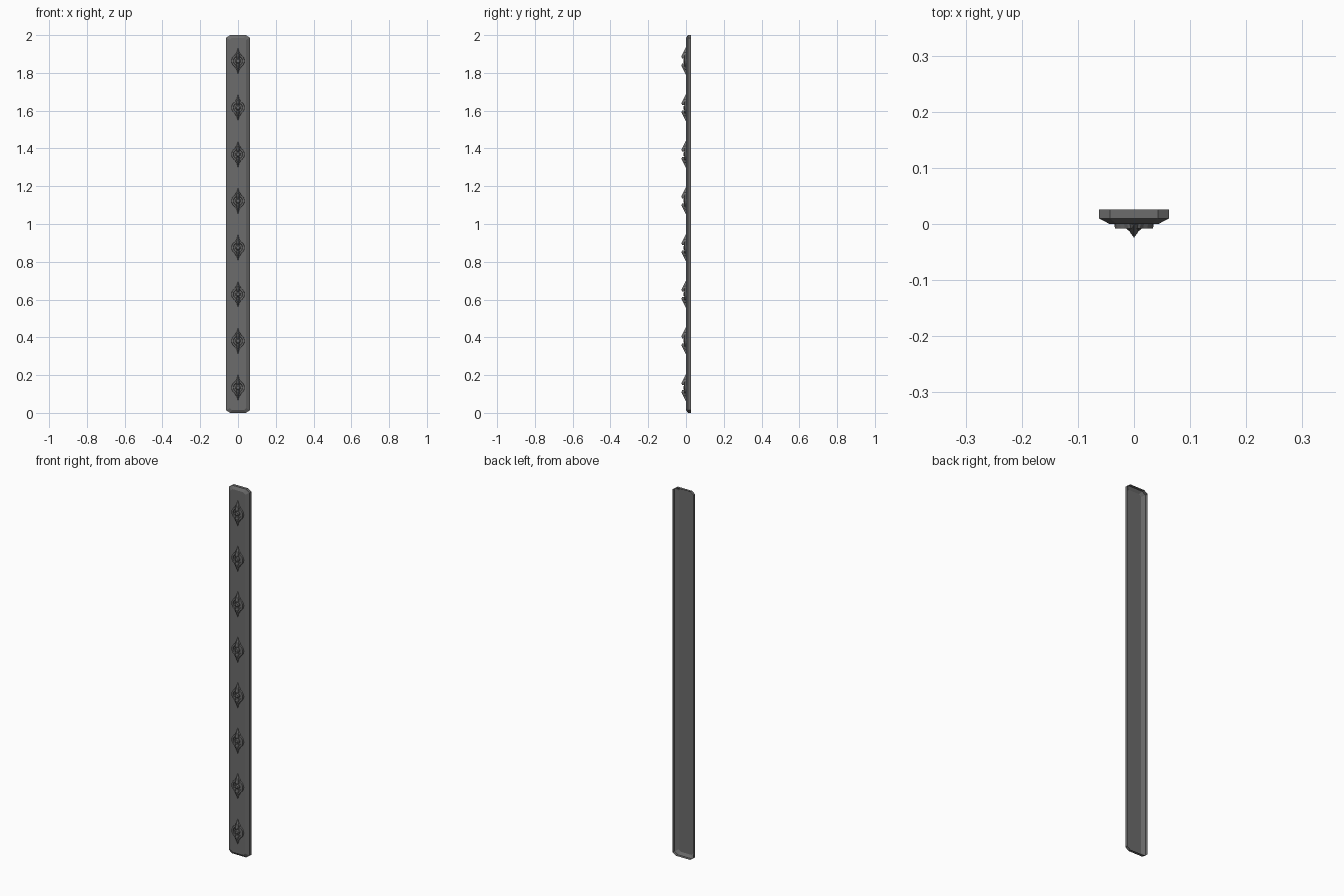
import bpy, bmesh, math

if "Cube" in bpy.data.objects:
    bpy.data.objects.remove(bpy.data.objects["Cube"])

mat = bpy.data.materials.new("dark_grey")
mat.diffuse_color = (0.15, 0.15, 0.15, 1)
mat.use_nodes = True
mat.node_tree.nodes["Principled BSDF"].inputs["Base Color"].default_value = mat.diffuse_color
FRONT = 0.0       # y of the strip's front face


def add_object(name, bm):
    mesh = bpy.data.meshes.new(name)
    bmesh.ops.recalc_face_normals(bm, faces=bm.faces)
    bm.to_mesh(mesh)
    bm.free()
    mesh.materials.append(mat)
    ob = bpy.data.objects.new(name, mesh)
    bpy.context.collection.objects.link(ob)
    return ob


def loft(bm, rings, cap=True):
    """Join matching closed point rings, then cap the last (front) one."""
    loops = [[bm.verts.new(p) for p in ring] for ring in rings]
    for a, b in zip(loops, loops[1:]):
        for i in range(len(a)):
            j = (i + 1) % len(a)
            bm.faces.new((a[i], a[j], b[j], b[i]))
    if cap:
        bm.faces.new(loops[-1])
    return loops


def octagon(w, h, cx, cz, y):
    q = [(w, h - cz), (w - cx, h), (-w + cx, h), (-w, h - cz),
         (-w, -h + cz), (-w + cx, -h), (w - cx, -h), (w, -h + cz)]
    return [(x, y, 1 + z) for x, z in q]


# Strip: chamfered shell, open at the back
bm = bmesh.new()
loft(bm, [octagon(0.0625, 1.0, 0.02, 0.014, 0.0255),
          octagon(0.0625, 1.0, 0.02, 0.014, FRONT + 0.010),
          octagon(0.0435, 0.985, 0.012, 0.010, FRONT)])
# outward normals: the front face must look toward -y
add_object("strip", bm)


def medallion_ring(s, y, cz):
    """Round disc outline flaring into a point above and below."""
    pts = []
    for i in range(24):
        a = math.tau * i / 24
        r = 0.035 + 0.013 * max(0, abs(math.sin(a)) - 0.9) / 0.1
        pts.append((r * s * math.cos(a), y, cz + r * s * math.sin(a)))
    return pts


def disc_ring(r, y, cz):
    return [(r * math.cos(math.tau * i / 20), y, cz + r * math.sin(math.tau * i / 20))
            for i in range(20)]


def build_ornament(index, cz):
    # Round base with a raised rim and sunken middle
    bm = bmesh.new()
    loft(bm, [medallion_ring(1.0, FRONT, cz), medallion_ring(0.97, -0.008, cz),
              medallion_ring(0.72, -0.008, cz), medallion_ring(0.65, -0.003, cz)])
    add_object(f"medallion_{index}", bm)

    # Upper and lower ridged spikes
    bm = bmesh.new()
    for s in (1, -1):
        sections = [(0.014, 0.007, -0.020), (0.024, 0.009, -0.0245),
                    (0.045, 0.007, -0.014)]
        rings = []
        for z, w, top in sections:
            rings.append([bm.verts.new((x, y, cz + s * z)) for x, y in
                          ((-w, FRONT), (-w * 0.8, top * 0.6), (0, top),
                           (w * 0.8, top * 0.6), (w, FRONT))])
        for a, b in zip(rings, rings[1:]):
            for i in range(4):
                bm.faces.new((a[i], a[i + 1], b[i + 1], b[i]))
        bm.faces.new(rings[0])
        tip = bm.verts.new((0, FRONT - 0.001, cz + s * 0.071))
        for i in range(4):
            bm.faces.new((rings[-1][i], rings[-1][i + 1], tip))
    add_object(f"spikes_{index}", bm)

    # Small domed stud in the middle
    bm = bmesh.new()
    loft(bm, [disc_ring(0.014, -0.002, cz), disc_ring(0.013, -0.009, cz),
              disc_ring(0.008, -0.013, cz)])
    add_object(f"stud_{index}", bm)


for k in range(8):
    build_ornament(k + 1, 0.134 + 0.247 * k)
